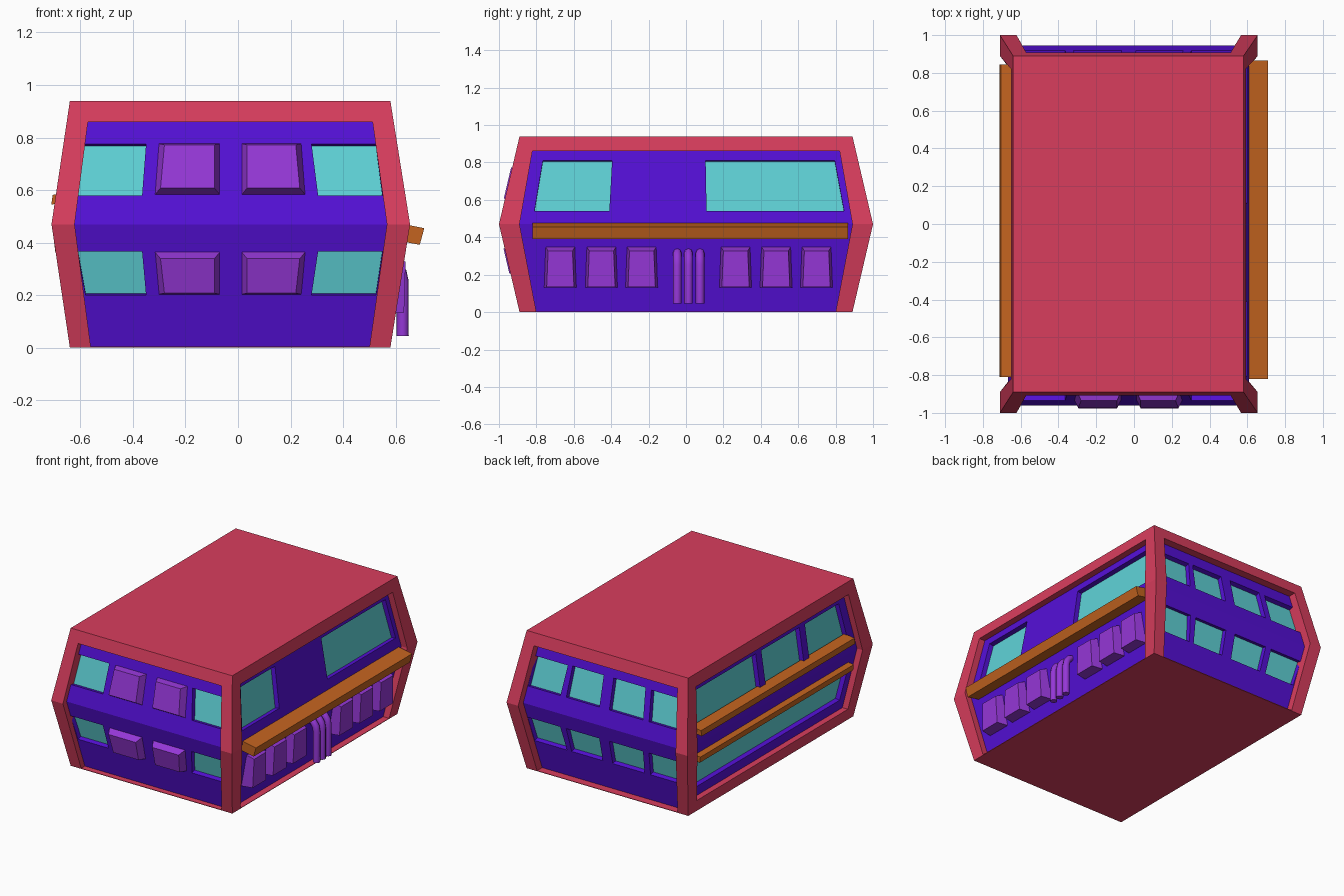
import bpy, bmesh, math

if "Cube" in bpy.data.objects:
    bpy.data.objects.remove(bpy.data.objects["Cube"])

MID, TOP = 0.47, 0.94


def material(name, rgb):
    m = bpy.data.materials.new(name)
    m.diffuse_color = (*rgb, 1)
    m.use_nodes = True
    m.node_tree.nodes["Principled BSDF"].inputs["Base Color"].default_value = m.diffuse_color
    return m


RED = material("red", (0.69, 0.047, 0.11))
BLUE = material("indigo", (0.09, 0.005, 0.68))
TEAL = material("teal", (0.114, 0.645, 0.68))
ORANGE = material("orange", (0.55, 0.127, 0.014))
PURPLE = material("purple", (0.30, 0.038, 0.68))


def finish(bm, name, mat):
    bmesh.ops.recalc_face_normals(bm, faces=bm.faces)
    me = bpy.data.meshes.new(name)
    bm.to_mesh(me)
    bm.free()
    ob = bpy.data.objects.new(name, me)
    bpy.context.collection.objects.link(ob)
    me.materials.append(mat)
    return ob


def loft(bm, rings):
    """Closed solid through rings of equal point count."""
    vs = [[bm.verts.new(p) for p in r] for r in rings]
    n = len(vs[0])
    for a, b in zip(vs, vs[1:]):
        for i in range(n):
            j = (i + 1) % n
            bm.faces.new((a[i], a[j], b[j], b[i]))
    bm.faces.new(vs[0][::-1])
    bm.faces.new(vs[-1])


def rect(x0, x1, y0, y1, z):
    return [(x0, y0, z), (x1, y0, z), (x1, y1, z), (x0, y1, z)]


# Outer hull bulges at mid height
def hull(z):
    t = abs(z - MID) / MID
    return -0.71 + .07 * t, 0.655 - .075 * t, -1 + .11 * t, 1 - .11 * t


# Recessed wall planes: axis, outward sign, mid position, inward lean
SIDES = {"front": (1, -1, 0.96, 0.11), "back": (1, 1, 0.945, 0.11),
         "right": (0, 1, 0.61, 0.075), "left": (0, -1, 0.668, 0.07)}


def prism(bm, side, quad, d0, d1, du=0, dz=0):
    """Block on a wall from depth d0 to d1; d1 may be (low, high)."""
    axis, sgn, mid, lean = SIDES[side]
    cu = sum(p[0] for p in quad) / 4
    cz = sum(p[1] for p in quad) / 4
    half = 1 if cz > MID else -1
    ang = math.atan2(lean, MID)
    low, high = d1 if isinstance(d1, tuple) else (d1, d1)
    rings = []
    for (a, b), ku, kz in (((d0, d0), 0, 0), ((low, high), du, dz)):
        ring = []
        for u, z in quad:
            d = a if z < cz else b
            u += ku if u < cu else -ku
            z += kz if z < cz else -kz
            w = mid - lean * abs(z - MID) / MID + d * math.cos(ang)
            z += half * d * math.sin(ang)
            ring.append((u, sgn * w, z) if axis else (sgn * w, u, z))
        rings.append(ring)
    loft(bm, rings)


def quad(a0, a1, z0, b0, b1, z1):
    return [(a0, z0), (a1, z0), (b1, z1), (b0, z1)]


# Red frame: roof, floor, corner posts, left sill
bm = bmesh.new()
loft(bm, [rect(*hull(z), z) for z in (0.86, TOP)])
loft(bm, [rect(*hull(z), z) for z in (0, 0.004)])
for sx in (0, 1):
    for sy in (0, 1):
        rings = []
        for z, wx, wy in ((0, .08, .09), (MID, .088, .11), (0.9, .08, .085)):
            h = hull(z)
            x, y = h[sx], h[2 + sy]
            rings.append(rect(x, x - wx if sx else x + wx,
                              y, y - wy if sy else y + wy, z))
        loft(bm, rings)
loft(bm, [rect(hull(z)[0], -0.56, -0.84, 0.84, z) for z in (0, 0.08)])
finish(bm, "frame", RED)

# Window outlines
outer_up = [quad(-.61, -.365, .58, -.585, -.35, .775), quad(.305, .55, .58, .28, .525, .775)]
inner_up = [quad(-.32, -.065, .58, -.305, -.065, .78), quad(.01, .26, .58, .01, .245, .78)]
outer_lo = [quad(-.58, -.35, .2, -.61, -.365, .367), quad(.28, .525, .2, .305, .55, .367)]
inner_lo = [quad(-.305, -.065, .2, -.32, -.065, .367), quad(.01, .245, .2, .01, .26, .367)]
windows = {
    "front": outer_up + outer_lo,
    "back": outer_up + inner_up + outer_lo + inner_lo,
    "right": [quad(-.81, -.41, .54, -.765, -.395, .81), quad(.11, .845, .54, .105, .795, .81)],
    "left": [quad(-.81, -.4, .55, -.765, -.4, .81), quad(-.34, .07, .55, -.34, .07, .81),
             quad(.13, .83, .55, .13, .78, .81), quad(-.77, .77, .15, -.82, .82, .38)],
}

# Recessed walls with window openings cut out
bm = bmesh.new()
rings = []
for z in (0.002, MID, 0.93):
    t = abs(z - MID) / MID
    rings.append(rect(-.668 + .07 * t, .61 - .075 * t, -.96 + .11 * t, .945 - .11 * t, z))
loft(bm, rings)
walls = finish(bm, "walls", BLUE)

cut, glass = bmesh.new(), bmesh.new()
for side, quads in windows.items():
    for q in quads:
        prism(cut, side, q, -0.035, 0.03)
        prism(glass, side, q, -0.05, -0.032)
cutter = finish(cut, "window_cutter", BLUE)
cutter.hide_render = True
finish(glass, "window_glass", TEAL)
mod = walls.modifiers.new("openings", 'BOOLEAN')
mod.operation, mod.solver, mod.object = 'DIFFERENCE', 'EXACT', cutter
bpy.context.view_layer.objects.active = walls
bpy.ops.object.modifier_apply(modifier=mod.name)
bpy.data.objects.remove(cutter)

# Raised front panels
bm = bmesh.new()
for q in inner_up + inner_lo:
    prism(bm, "front", q, -0.01, 0.045, 0.025, 0.018)
finish(bm, "front_panels", PURPLE)

# Raised vents along the right side
bm = bmesh.new()
for y in (-.672, -.452, -.237, .265, .482, .698):
    prism(bm, "right", quad(y - .088, y + .088, .13, y - .08, y + .08, .35),
          -0.01, (0.075, 0.05), 0.015, 0.015)
finish(bm, "right_vents", PURPLE)

# Exhaust pipes between the vents
cu = bpy.data.curves.new("pipes", 'CURVE')
cu.dimensions = '3D'
cu.bevel_depth, cu.bevel_resolution, cu.use_fill_caps = 0.023, 2, True
path = [(.627, .045), (.627, .25), (.62, .285), (.6, .313), (.56, .325)]
for y in (-.047, .013, .075):
    sp = cu.splines.new('POLY')
    sp.points.add(len(path) - 1)
    for p, (x, z) in zip(sp.points, path):
        p.co = (x, y, z, 1)
    sp.use_smooth = True
cu.materials.append(PURPLE)
bpy.context.collection.objects.link(bpy.data.objects.new("exhaust_pipes", cu))


# Orange side rails
def rail(name, section, y0, y1):
    bm = bmesh.new()
    loft(bm, [[(x, y, z) for x, z in section] for y in (y0, y1)])
    finish(bm, name, ORANGE)


rail("right_rail", [(.6, .477), (.709, .455), (.692, .392), (.585, .412)], -.82, .865)
rail("left_upper_rail", [(-.711, .545), (-.705, .582), (-.63, .592), (-.636, .555)], -.81, .845)
rail("left_lower_rail", [(-.695, .36), (-.7, .4), (-.63, .408), (-.63, .368)], -.81, .845)
